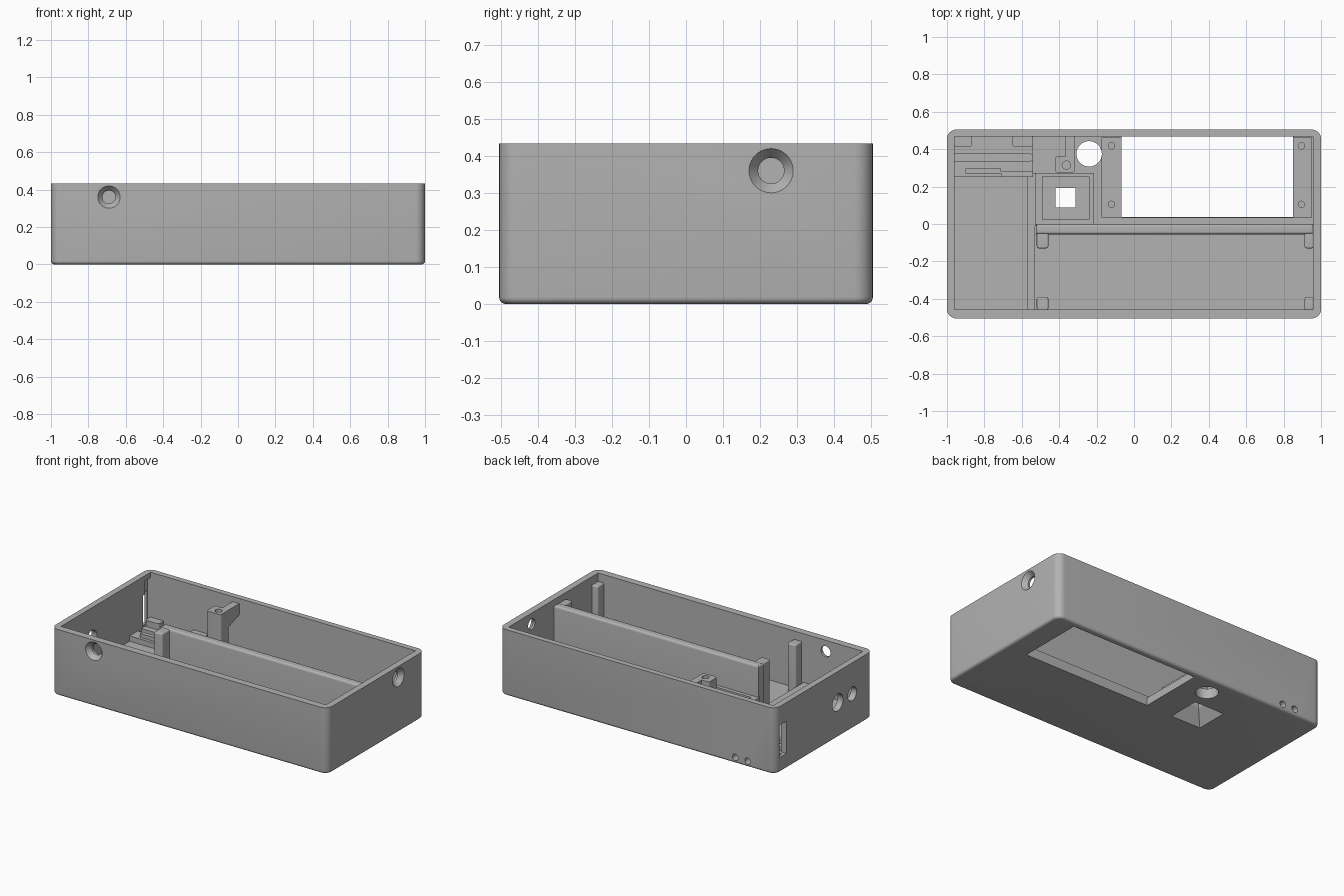
import bpy, bmesh, math
from mathutils import Matrix, Vector

if "Cube" in bpy.data.objects:
    bpy.data.objects.remove(bpy.data.objects["Cube"])

grey = bpy.data.materials.new("matte_grey")
grey.use_nodes = True
grey.diffuse_color = (0.45, 0.45, 0.45, 1)
grey.node_tree.nodes["Principled BSDF"].inputs["Base Color"].default_value = (0.45, 0.45, 0.45, 1)


def finish(name, bm):
    bmesh.ops.recalc_face_normals(bm, faces=bm.faces)
    mesh = bpy.data.meshes.new(name)
    bm.to_mesh(mesh)
    bm.free()
    obj = bpy.data.objects.new(name, mesh)
    bpy.context.collection.objects.link(obj)
    mesh.materials.append(grey)
    return obj


def is_vertical(e):
    return abs(e.verts[0].co.z - e.verts[1].co.z) > 0.01


def box(name, x, y, z, side=0, top=0, bottom=0):
    """Box from ranges, with optional rounding of upright, top and bottom edges."""
    bm = bmesh.new()
    bmesh.ops.create_cube(bm, size=1)
    for v in bm.verts:
        v.co = Vector([r[0] if c < 0 else r[1] for r, c in zip((x, y, z), v.co)])
    if side:
        edges = [e for e in bm.edges if is_vertical(e)]
        bmesh.ops.bevel(bm, geom=edges, offset=side, segments=8, profile=0.5, affect='EDGES')
    for amount, level in ((top, z[1]), (bottom, z[0])):
        if amount:
            edges = [e for e in bm.edges if all(abs(v.co.z - level) < 1e-5 for v in e.verts)]
            bmesh.ops.bevel(bm, geom=edges, offset=amount, segments=5, profile=0.5, affect='EDGES')
    return finish(name, bm)


def cone(name, center, axis, r1, r2, depth, sides=40, spin=0):
    """Cone or cylinder with its r1 end towards -axis."""
    bm = bmesh.new()
    turn = Vector(axis).to_track_quat('Z', 'Y').to_matrix().to_4x4()
    bmesh.ops.create_cone(bm, cap_ends=True, segments=sides, radius1=r1, radius2=r2, depth=depth,
                          matrix=Matrix.Translation(center) @ turn @ Matrix.Rotation(spin, 4, 'Z'))
    return finish(name, bm)


def cut(target, *cutters):
    for c in cutters:
        c.hide_render = True
        mod = target.modifiers.new("cut", 'BOOLEAN')
        mod.operation = 'DIFFERENCE'
        mod.solver = 'EXACT'
        mod.object = c
        bpy.context.view_layer.objects.active = target
        bpy.ops.object.modifier_apply(modifier=mod.name)
        bpy.data.objects.remove(c)


FLOOR = 0.065
LOW = FLOOR - 0.01

# Open case shell
case = box("case_shell", (-1, 1), (-0.505, 0.505), (0, 0.433), side=0.05, bottom=0.018)
cut(case, box("cavity", (-0.96, 0.957), (-0.458, 0.468), (FLOOR, 0.6)))

# Display pocket, window and its screw holes
cut(case, box("pocket", (-0.17, 0.95), (0.035, 0.46), (0.05, 0.2)),
    box("window", (-0.068, 0.85), (0.037, 0.467), (-0.1, 0.3)))
for x in (-0.12, 0.895):
    for y in (0.105, 0.418):
        cut(case, cone("screw_hole", (x, y, 0.06), (0, 0, 1), 0.017, 0.017, 0.08, 20))

# Round floor hole
cut(case, cone("floor_hole", (-0.24, 0.375, 0.05), (0, 0, 1), 0.068, 0.068, 0.3))

# Countersunk holes in the right side and the front
for spot, axis in (((1, 0.23, 0.36), (1, 0, 0)), ((-0.69, -0.505, 0.36), (0, -1, 0))):
    p, a = Vector(spot), Vector(axis)
    cut(case, cone("bore", p, a, 0.035, 0.035, 0.2),
        cone("countersink", p - a * 0.01, a, 0.035, 0.068, 0.04))

# Plain holes in the left end, slot and its inner recess
for y, r in ((-0.14, 0.055), (-0.29, 0.045)):
    cut(case, cone("end_hole", (-1, y, 0.23), (1, 0, 0), r, r, 0.2))
cut(case, box("recess", (-0.98, -0.9), (0.41, 0.466), (0.08, 0.4)),
    box("slot", (-1.1, -0.9), (0.39, 0.46), (0.1, 0.31)))

# Two small blind holes in the back
for x in (-0.71, -0.8):
    cut(case, cone("back_hole", (x, 0.48, 0.04), (0, 1, 0), 0.021, 0.021, 0.16, 24))

# Sensor mount with a funnel through the floor
mount = box("sensor_mount", (-0.53, -0.215), (-0.01, 0.272), (LOW, 0.19))
cut(mount, box("seat", (-0.49, -0.24), (0.025, 0.255), (0.13, 0.3)))
for part in (case, mount):
    cut(part, cone("funnel", (-0.366, 0.14, 0.04), (0, 0, 1), 0.16, 0.075, 0.1, 4, math.pi / 4),
        box("shaft", (-0.419, -0.313), (0.087, 0.193), (0.03, 0.3)))

# Long divider with end returns, and matching front posts
box("divider", (-0.525, 0.96), (-0.055, 0), (LOW, 0.395), top=0.015)
for side, x in (("left", (0.912, 0.96)), ("right", (-0.52, -0.458))):
    box("divider_return_" + side, x, (-0.13, -0.02), (LOW, 0.39), side=0.012, top=0.008)
    box("front_post_" + side, x, (-0.462, -0.39), (LOW, 0.38), side=0.012, top=0.008)

# Low wall beside the end compartment
box("low_wall", (-0.57, -0.53), (-0.46, 0.27), (LOW, 0.115))

# Board ledge with a groove, rear stops and lips
ledge = box("board_ledge", (-0.963, -0.54), (0.25, 0.47), (LOW, 0.1))
cut(ledge, box("groove", (-1, -0.56), (0.335, 0.375), (0.08, 0.2)),
    cone("groove_end", (-0.56, 0.355, 0.14), (0, 0, 1), 0.02, 0.02, 0.12, 24))
box("ledge_lip_outer", (-0.9, -0.71), (0.27, 0.297), (0.09, 0.125))
box("ledge_lip_inner", (-0.71, -0.54), (0.25, 0.28), (0.09, 0.125))
for side, x in (("outer", (-0.963, -0.865)), ("inner", (-0.65, -0.54))):
    box("board_stop_" + side, x, (0.415, 0.47), (0.09, 0.14), side=0.01)

# Tall screw post with an arm to the back wall
post = box("screw_post", (-0.42, -0.318), (0.275, 0.362), (LOW, 0.4), side=0.012)
cut(post, cone("post_hole", (-0.362, 0.315, 0.38), (0, 0, 1), 0.022, 0.022, 0.12, 24))
bm = bmesh.new()
profile = [(0.34, 0.28), (0.472, 0.33), (0.472, 0.4), (0.34, 0.4)]
face = bm.faces.new([bm.verts.new((-0.366, y, z)) for y, z in profile])
ext = bmesh.ops.extrude_face_region(bm, geom=[face])
bmesh.ops.translate(bm, vec=(0.048, 0, 0),
                    verts=[v for v in ext["geom"] if isinstance(v, bmesh.types.BMVert)])
finish("post_arm", bm)

# Smooth the rounded edges, keep the rest sharp
bpy.ops.object.select_all(action='DESELECT')
for obj in bpy.context.scene.objects:
    if obj.type == 'MESH':
        obj.select_set(True)
bpy.context.view_layer.objects.active = case
bpy.ops.object.shade_smooth_by_angle(angle=math.radians(30))
